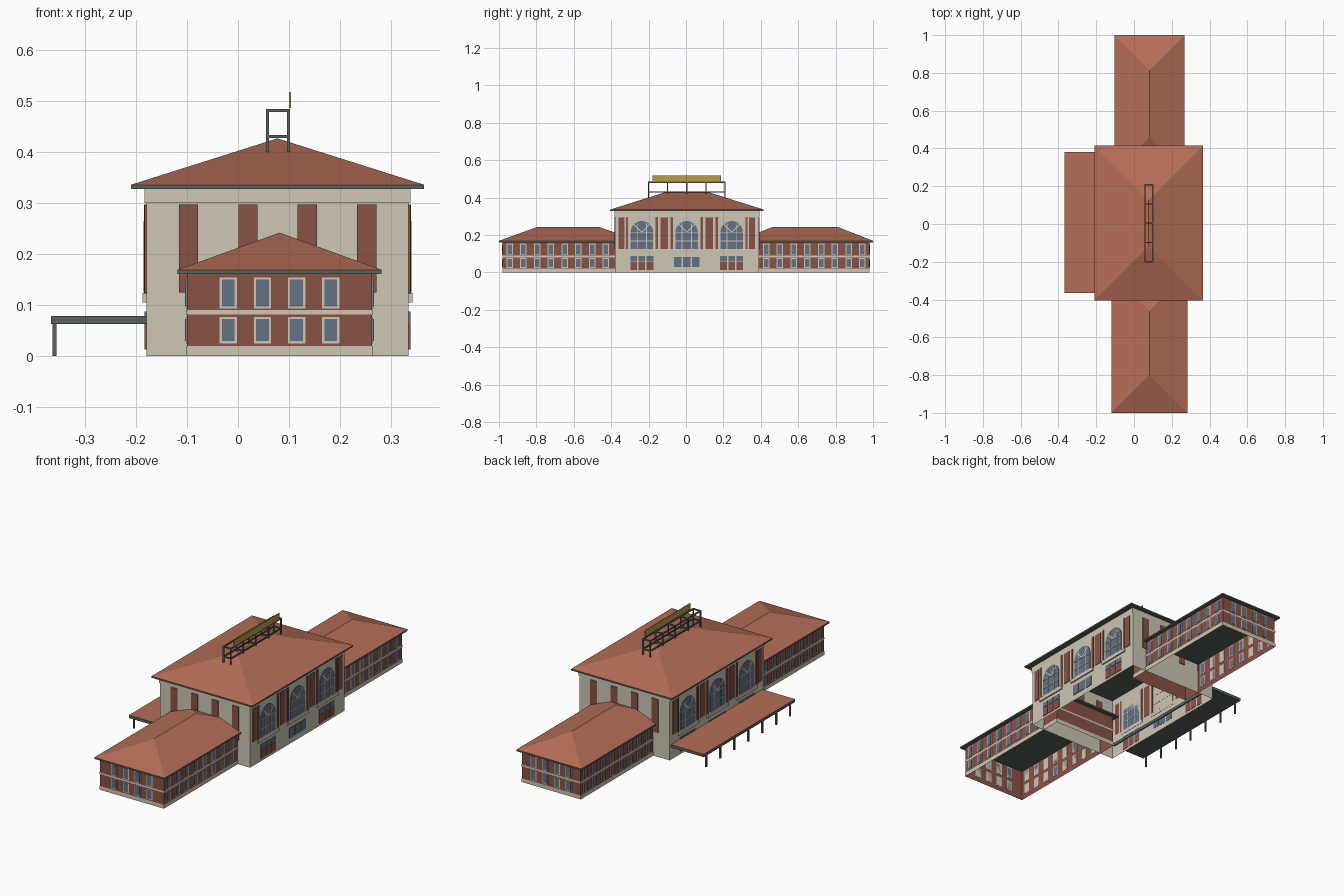
import bpy
import bmesh
import math
from mathutils import Vector

cube = bpy.data.objects.get("Cube")
if cube:
    bpy.data.objects.remove(cube, do_unlink=True)


def material(name, r, g, b):
    m = bpy.data.materials.new(name)
    m.use_nodes = True
    m.diffuse_color = (r, g, b, 1)
    m.node_tree.nodes["Principled BSDF"].inputs["Base Color"].default_value = (r, g, b, 1)
    return m


CREAM = material("cream stone", 0.62, 0.57, 0.47)
BRICK = material("red brick", 0.25, 0.085, 0.06)
ROOF = material("terracotta tile", 0.46, 0.155, 0.095)
GREEN = material("dark green metal", 0.095, 0.125, 0.105)
GLASS = material("blue glass", 0.125, 0.17, 0.24)
GOLD = material("gold sign", 0.50, 0.34, 0.07)


def finish(name, bm, *mats):
    mesh = bpy.data.meshes.new(name)
    bm.to_mesh(mesh)
    bm.free()
    for m in mats:
        mesh.materials.append(m)
    obj = bpy.data.objects.new(name, mesh)
    bpy.context.collection.objects.link(obj)
    return obj


def add_box(bm, x, y, z, hollow=False):
    """Box from three (low, high) ranges; hollow drops its top and bottom."""
    verts = bmesh.ops.create_cube(bm, size=1)["verts"]
    for v in verts:
        for i, (a, b) in enumerate((x, y, z)):
            v.co[i] = (a + b) / 2 + v.co[i] * abs(b - a)
    if hollow:
        bm.normal_update()
        faces = {f for v in verts for f in v.link_faces if abs(f.normal.z) > 0.5}
        bmesh.ops.delete(bm, geom=list(faces), context="FACES_ONLY")


def box(name, mat, x, y, z, hollow=False):
    bm = bmesh.new()
    add_box(bm, x, y, z, hollow)
    return finish(name, bm, mat)


def plate(bm, wall, u, z, t):
    """Thin plate on a wall given as (axis, position, outward sign)."""
    axis, pos, sign = wall
    depth = sorted((pos - sign * 0.001, pos + sign * t))
    if axis == "x":
        add_box(bm, depth, u, z)
    else:
        add_box(bm, u, depth, z)


def around(c, w):
    return (c - w / 2, c + w / 2)


def hip_roof(name, x, y, z, top):
    """Eave slab with a hipped roof whose ridge runs along y."""
    bm = bmesh.new()
    add_box(bm, x, y, z)
    half = (x[1] - x[0]) / 2
    cx = (x[0] + x[1]) / 2
    a, b, c, d = [bm.verts.new((px, py, z[1])) for px, py in
                  ((x[0], y[0]), (x[1], y[0]), (x[1], y[1]), (x[0], y[1]))]
    r0 = bm.verts.new((cx, y[0] + half, top))
    r1 = bm.verts.new((cx, y[1] - half, top))
    for loop in ((a, b, r0), (b, c, r1, r0), (c, d, r1), (d, a, r0, r1)):
        bm.faces.new(loop).material_index = 1
    bm.normal_update()
    flat = [f for f in bm.faces if f.normal.z > 0.99]
    bmesh.ops.delete(bm, geom=flat, context="FACES_ONLY")
    finish(name, bm, GREEN, ROOF)


# Main hall
HX, HY = (-0.18, 0.335), (-0.38, 0.39)
box("hall_walls", CREAM, HX, HY, (0, 0.33), hollow=True)
box("hall_frieze", CREAM, (-0.183, 0.338), (-0.383, 0.393), (0.30, 0.33), hollow=True)
hip_roof("hall_roof", (-0.21, 0.365), (-0.405, 0.415), (0.328, 0.336), 0.427)


def arch_window(glass, bars, wall, cy, r=0.06, base=0.125, spring=0.215):
    axis, pos, sign = wall
    pts = [(-r, base), (r, base)]
    pts += [(r * math.cos(math.pi * i / 12), spring + r * math.sin(math.pi * i / 12))
            for i in range(13)]
    face = glass.faces.new([glass.verts.new((pos, cy + u, z)) for u, z in pts])
    out = bmesh.ops.extrude_face_region(glass, geom=[face])["geom"]
    for v in out:
        if isinstance(v, bmesh.types.BMVert):
            v.co.x += sign * 0.003
    # Uprights, cross bars and radial arch bars
    for u in (-0.025, 0.025):
        plate(bars, wall, around(cy + u, 0.004), (base, spring + 0.05), 0.005)
    for z in (0.168, spring):
        plate(bars, wall, (cy - r, cy + r), around(z, 0.004), 0.005)
    for s in (-1, 1):
        d = Vector((0, s * 0.7, 0.7)) * r
        n = Vector((0, -s * 0.002, 0.002))
        o = Vector((pos + sign * 0.005, cy, spring))
        bars.faces.new([bars.verts.new(p) for p in (o - n, o + d - n, o + d + n, o + n)])


# Long hall facades: arched windows, brick panels, sills, lower openings
for side, wall in (("left", ("x", HX[1], 1)), ("right", ("x", HX[0], -1))):
    glass, bars, brick, sills = (bmesh.new() for _ in range(4))
    for cy in (-0.24, 0.0, 0.24):
        cy += 0.004
        arch_window(glass, bars, wall, cy)
        plate(sills, wall, around(cy, 0.17), (0.105, 0.124), 0.007)
        for s in (-1, 1):
            plate(brick, wall, around(cy + s * 0.08, 0.012), (0.122, 0.297), 0.004)
        for k in (-1, 0, 1):
            if abs(cy) < 0.1:
                plate(glass, wall, around(cy + k * 0.048, 0.041), (0.03, 0.082), 0.003)
            else:
                u = around(cy + k * 0.043, 0.036)
                plate(glass, wall, u, (0.062, 0.087), 0.003)
                plate(brick, wall, u, (0.013, 0.058), 0.003)
    for cy, w in ((-0.345, 0.03), (-0.116, 0.04), (0.124, 0.04), (0.353, 0.03)):
        plate(brick, wall, around(cy, w), (0.125, 0.295), 0.003)
    bmesh.ops.recalc_face_normals(glass, faces=glass.faces)
    finish(side + "_hall_glass", glass, GLASS)
    finish(side + "_hall_window_bars", bars, CREAM)
    finish(side + "_hall_brick_panels", brick, BRICK)
    finish(side + "_hall_sills", sills, CREAM)

# Brick panels on the hall ends
for side, wall in (("front", ("y", HY[0], -1)), ("back", ("y", HY[1], 1))):
    bm = bmesh.new()
    for i in range(4):
        plate(bm, wall, around(-0.097 + i * 0.1165, 0.038), (0.125, 0.297), 0.003)
    finish(side + "_hall_end_panels", bm, BRICK)


def wing(side, x, y, outer, eave):
    """Two-storey brick wing; outer is the sign of its free end along y."""
    box(side + "_wing_walls", BRICK, x, y, (0, 0.165), hollow=True)
    trim = bmesh.new()
    for z in ((0, 0.02), (0.081, 0.09)):
        add_box(trim, (x[0] - 0.002, x[1] + 0.002), (y[0] - 0.002, y[1] + 0.002), z, True)
    frames, glass = bmesh.new(), bmesh.new()
    end = y[1] if outer > 0 else y[0]
    cx = (x[0] + x[1]) / 2
    spots = [(("y", end, outer), cx + (i - 1.5) * 0.067) for i in range(4)]
    for i in range(8):
        u = end - outer * (0.037 + i * 0.0735)
        spots += [(("x", x[1], 1), u), (("x", x[0], -1), u)]
    for wall, u in spots:
        for z in ((0.025, 0.077), (0.093, 0.154)):
            plate(frames, wall, around(u, 0.034), z, 0.002)
            plate(glass, wall, around(u, 0.025), (z[0] + 0.004, z[1] - 0.004), 0.004)
    finish(side + "_wing_bands", trim, CREAM)
    finish(side + "_wing_window_frames", frames, CREAM)
    finish(side + "_wing_glass", glass, GLASS)
    hip_roof(side + "_wing_roof", (x[0] - eave, x[1] + eave),
             (y[0] - 0.02, y[1] + 0.02), (0.161, 0.169), 0.242)


wing("front", (-0.10, 0.263), (-0.98, -0.28), -1, 0.019)
wing("back", (-0.085, 0.25), (0.295, 0.98), 1, 0.018)

# Platform canopy with posts
canopy = box("canopy", GREEN, (-0.367, -0.174), (-0.365, 0.38), (0.063, 0.078))
canopy.data.materials.append(ROOF)
for f in canopy.data.polygons:
    f.material_index = int(f.normal.z > 0.9)
bm = bmesh.new()
for i in range(7):
    add_box(bm, around(-0.36, 0.007), around(-0.335 + i * 0.114, 0.007), (0, 0.064))
finish("canopy_posts", bm, GREEN)

# Rooftop sign frame and sign board
bm = bmesh.new()
SX = (0.058, 0.099)
for i in range(5):
    cy = -0.2 + i * 0.102
    for px in SX:
        add_box(bm, around(px, 0.006), around(cy, 0.006), (0.40, 0.485))
    for z in (0.431, 0.482):
        add_box(bm, SX, around(cy, 0.006), around(z, 0.006))
for px in SX:
    for z in (0.431, 0.482):
        add_box(bm, around(px, 0.006), (-0.203, 0.211), around(z, 0.006))
finish("sign_frame", bm, GREEN)
box("sign_board", GOLD, around(0.102, 0.004), (-0.18, 0.188), (0.487, 0.518))
